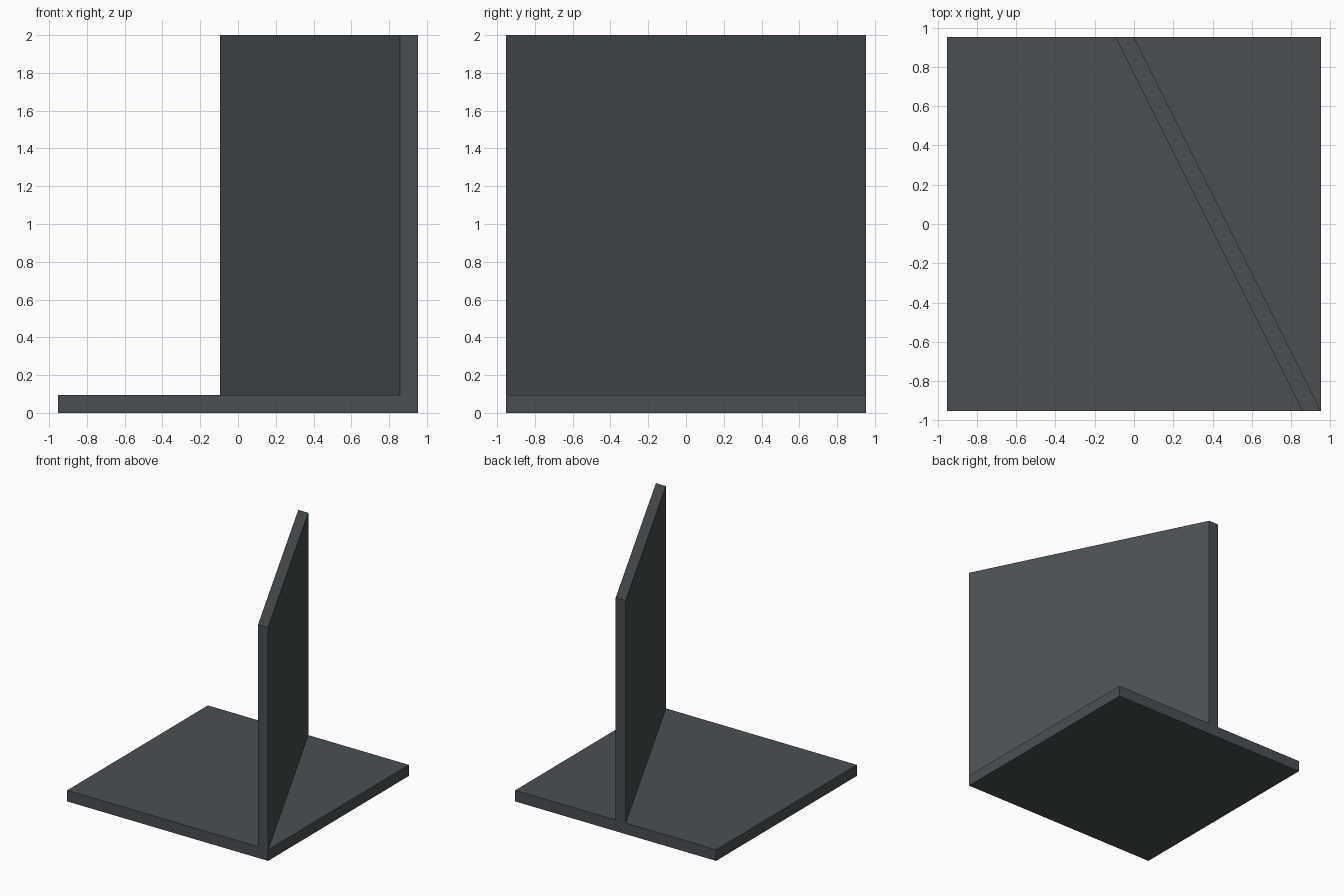
import bpy, bmesh
from mathutils import Vector

if "Cube" in bpy.data.objects:
    bpy.data.objects.remove(bpy.data.objects["Cube"])

U = 2 / 21          # plate thickness; model is 20 x 20 x 21 units
H = 10 * U          # half width of the base

mat = bpy.data.materials.new("dark slate grey")
mat.diffuse_color = (0.067, 0.078, 0.084, 1)
mat.use_nodes = True
mat.node_tree.nodes["Principled BSDF"].inputs["Base Color"].default_value = mat.diffuse_color

bm = bmesh.new()
# Base footprint, split where the slanted wall stands
bl, b1, br = [bm.verts.new((x, -H, 0)) for x in (-H, H - U, H)]
tl, t1, t2, tr = [bm.verts.new((x, H, 0)) for x in (-H, -U, 0, H)]
left = bm.faces.new((bl, b1, t1, tl))
strip = bm.faces.new((b1, br, t2, t1))
right = bm.faces.new((br, tr, t2))


def raise_faces(faces, height):
    out = bmesh.ops.extrude_face_region(bm, geom=faces)["geom"]
    verts = [g for g in out if isinstance(g, bmesh.types.BMVert)]
    bmesh.ops.translate(bm, verts=verts, vec=Vector((0, 0, height)))
    return [g for g in out if isinstance(g, bmesh.types.BMFace)]


# Base slab (keep a closed underside)
bottom = [[v.co.copy() for v in f.verts] for f in bm.faces]
top = raise_faces([left, strip, right], U)
top = [f for f in bm.faces if all(abs(v.co.z - U) < 1e-6 for v in f.verts)]
if not any(all(abs(v.co.z) < 1e-6 for v in f.verts) for f in bm.faces):
    for cos in bottom:
        bm.faces.new([bm.verts.new(c) for c in cos])
    bmesh.ops.remove_doubles(bm, verts=bm.verts[:], dist=1e-5)

# Slanted upright wall, raised from the middle strip
wall = [f for f in top if len(f.verts) == 4 and
        abs(f.calc_center_median().x - (H - U) / 2) < 0.1]
raise_faces(wall, 20 * U)
# remove any leftover face inside the wall
for f in [f for f in bm.faces if any(len(e.link_faces) > 2 for e in f.edges)]:
    if all(abs(v.co.z - U) < 1e-6 for v in f.verts) and \
            all(len(e.link_faces) > 2 for e in f.edges):
        bm.faces.remove(f)
bmesh.ops.recalc_face_normals(bm, faces=bm.faces[:])

mesh = bpy.data.meshes.new("base_with_slanted_wall")
bm.to_mesh(mesh)
bm.free()
mesh.materials.append(mat)
obj = bpy.data.objects.new("base_with_slanted_wall", mesh)
bpy.context.collection.objects.link(obj)
